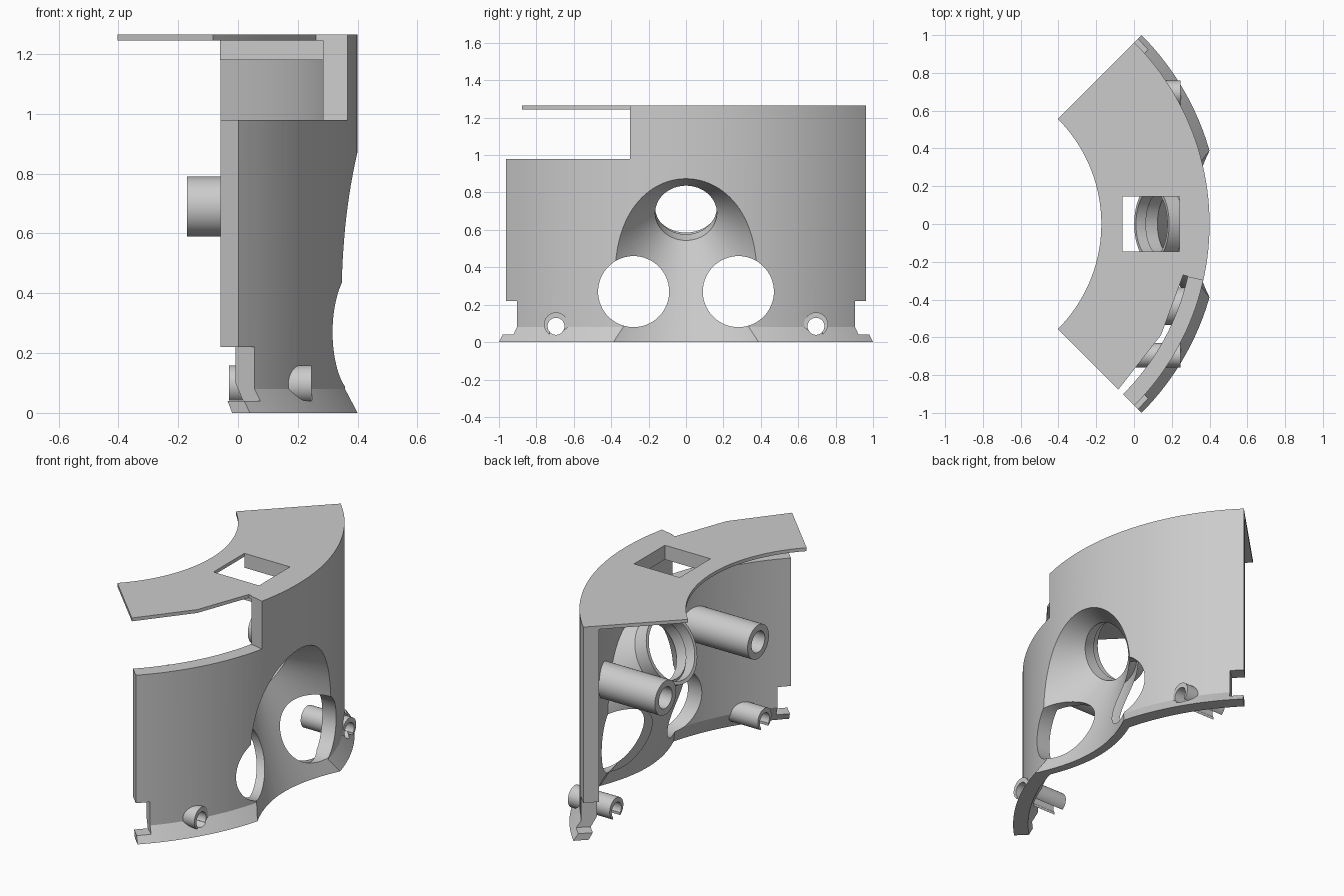
import bpy, bmesh, math
from mathutils import Vector, Matrix

scene_cube = bpy.data.objects.get("Cube")
if scene_cube:
    bpy.data.objects.remove(scene_cube, do_unlink=True)

grey = bpy.data.materials.new("light_grey")
grey.use_nodes = True
COLOUR = (0.6, 0.6, 0.6, 1)
grey.diffuse_color = COLOUR
grey.node_tree.nodes["Principled BSDF"].inputs["Base Color"].default_value = COLOUR

CENTRE = -0.96              # x of the vertical axis all arcs share
OUTER, INNER, TOP = 1.36, 1.275, 1.265
HALF = 45                   # half of the arc, degrees


def make(name, bm):
    bmesh.ops.remove_doubles(bm, verts=bm.verts, dist=1e-5)
    bmesh.ops.recalc_face_normals(bm, faces=bm.faces)
    mesh = bpy.data.meshes.new(name)
    bm.to_mesh(mesh)
    bm.free()
    mesh.materials.append(grey)
    obj = bpy.data.objects.new(name, mesh)
    bpy.context.collection.objects.link(obj)
    return obj


def sector(name, profile, a0, a1, segs=48):
    """Sweep a closed (radius, height) profile through an arc."""
    bm = bmesh.new()
    rings = []
    for i in range(segs + 1):
        a = math.radians(a0 + (a1 - a0) * i / segs)
        rings.append([bm.verts.new((CENTRE + r * math.cos(a), r * math.sin(a), z))
                      for r, z in profile])
    n = len(profile)
    for p, q in zip(rings, rings[1:]):
        for k in range(n):
            bm.faces.new((p[k], p[(k + 1) % n], q[(k + 1) % n], q[k]))
    bm.faces.new(rings[0])
    bm.faces.new(rings[-1])
    return make(name, bm)


def band(r0, r1, z0, z1):
    return [(r1, z1), (r1, z0), (r0, z0), (r0, z1)]


def tube(name, start, end, r0, segs=64):
    """Solid cylinder between two points."""
    start, end = Vector(start), Vector(end)
    direction = end - start
    bm = bmesh.new()
    turn = direction.to_track_quat('Z', 'Y').to_matrix().to_4x4()
    bmesh.ops.create_cone(bm, cap_ends=True, segments=segs, radius1=r0, radius2=r0,
                          depth=direction.length,
                          matrix=Matrix.Translation((start + end) / 2) @ turn)
    return make(name, bm)


def box(name, lo, hi):
    lo, hi = Vector(lo), Vector(hi)
    bm = bmesh.new()
    bmesh.ops.create_cube(bm, size=1, matrix=Matrix.Translation((lo + hi) / 2)
                          @ Matrix.Diagonal((*(hi - lo), 1)))
    return make(name, bm)


def combine(obj, other, operation='DIFFERENCE'):
    mod = obj.modifiers.new("bool", 'BOOLEAN')
    mod.operation, mod.object, mod.solver = operation, other, 'EXACT'
    graph = bpy.context.evaluated_depsgraph_get()
    mesh = bpy.data.meshes.new_from_object(obj.evaluated_get(graph))
    obj.modifiers.clear()
    obj.data = mesh
    bpy.data.objects.remove(other, do_unlink=True)


# Conical recess that flares outwards and down from a round collar
tilt, spread = math.radians(27.5), math.radians(44.3)
axis = Vector((math.cos(tilt), 0, -math.sin(tilt)))
ring_centre = Vector((0.2, 0, 0.69))
RING = 0.165
apex = ring_centre - axis * RING / math.tan(spread)


def cone(name, tip, length, segs=128):
    """Solid cone along the recess axis, built from its tip."""
    bm = bmesh.new()
    turn = axis.to_track_quat('Z', 'Y').to_matrix()
    radius = length * math.tan(spread)
    point = bm.verts.new(tip)
    rim = []
    for i in range(segs):
        a = math.tau * i / segs
        rim.append(bm.verts.new(tip + turn @ Vector(
            (radius * math.cos(a), radius * math.sin(a), length))))
    for i in range(segs):
        bm.faces.new((point, rim[i], rim[(i + 1) % segs]))
    bm.faces.new(rim)
    return make(name, bm)


def windows(obj):
    for side in (-1, 1):
        y = 0.28 * side
        combine(obj, tube("window", (-0.1, y, 0.27), (0.7, y, 0.27), 0.19))


# Curved wall with a flared foot, recess, windows, clip holes and notches
wall = sector("curved_wall", [(OUTER, TOP), (OUTER, 0.08), (1.414, 0), (1.33, 0),
                              (INNER, 0.1), (INNER, TOP)], -HALF, HALF)
combine(wall, cone("recess", apex, 1.5))
windows(wall)
for side in (-1, 1):
    y = 0.695 * side
    combine(wall, tube("clip_hole", (-0.2, y, 0.085), (0.5, y, 0.085), 0.046))
    combine(wall, sector("end_notch", band(1.1, 1.6, 0.04, 0.22), 41.7 * side, 47 * side, 4))
combine(wall, sector("top_notch", band(1.1, 1.6, 0.98, 1.4), -47, -12.7, 24))

# Recess lining, ending just inside the wall's outer surface
lining = cone("recess_lining", apex - axis * 0.05 / math.sin(spread), 1.4)
edge = OUTER - 0.004
combine(lining, sector("clip", [(edge, 1.2), (edge, 0.08), (1.41, 0.0), (0.5, 0.0), (0.5, 1.2)],
                       -40, 40, 44), 'INTERSECT')
combine(lining, cone("recess", apex, 1.5))
combine(lining, tube("bore", ring_centre - axis * 0.3, ring_centre + axis * 0.05, RING))
windows(lining)

# Stepped collar at the narrow end of the recess
collar = tube("recess_collar", ring_centre - axis * 0.12, ring_centre + axis * 0.02, 0.2)
combine(collar, cone("recess", apex, 1.5))
combine(collar, tube("bore", ring_centre - axis * 0.3, ring_centre + axis * 0.05, RING))
combine(collar, tube("step", ring_centre - axis * 0.3, ring_centre - axis * 0.05, 0.18))

# Top plate: full width on one side, narrow and faceted above the notch
plate = sector("top_plate", band(0.787, 1.3, 1.245, TOP), -12.5, HALF, 40)
combine(plate, box("slot", (-0.06, -0.145, 1.1), (0.24, 0.145, 1.4)))
bm = bmesh.new()
arc = [(0.787, -HALF + (HALF - 12.5) * i / 20) for i in range(21)]
outline = arc + [(1.25, -12.5), (1.25, -28), (1.24, -HALF)]
verts = [bm.verts.new((CENTRE + r * math.cos(math.radians(a)),
                       r * math.sin(math.radians(a)), 1.245)) for r, a in outline]
face = bm.faces.new(verts)
up = bmesh.ops.extrude_face_region(bm, geom=[face])["geom"]
bmesh.ops.translate(bm, vec=(0, 0, 0.02), verts=[v for v in up if isinstance(v, bmesh.types.BMVert)])
bm.faces.new([v for v in verts]) if not face.is_valid else None
wing = make("top_plate_wing", bm)

# Bracket under the plate, open towards the middle
bracket = box("slot_bracket", (-0.06, -0.19, 1.18), (0.33, 0.19, 1.25))
combine(bracket, box("slot", (-0.2, -0.145, 1.1), (0.24, 0.145, 1.4)))

parts = [wall, lining, collar, plate, wing, bracket]
for side, word in ((-1, "front"), (1, "back")):
    # Hollow mounting post
    y = 0.435 * side
    post = tube(word + "_post", (-0.17, y, 0.69), (0.27, y, 0.69), 0.1)
    combine(post, tube("bore", (-0.3, y, 0.69), (0.18, y, 0.69), 0.062))
    # Cable clip with a slot underneath
    y = 0.695 * side
    clip = tube(word + "_clip", (-0.03, y, 0.095), (0.245, y, 0.095), 0.064, 48)
    combine(clip, tube("bore", (-0.2, y, 0.085), (0.4, y, 0.085), 0.045, 48))
    combine(clip, box("slot", (-0.2, y - 0.035, 0), (0.4, y + 0.035, 0.08)))
    combine(clip, box("trim", (-0.2, y - 0.1, 0), (0.4, y + 0.1, 0.04)))
    parts += [post, clip]

# Smooth shading with sharp edges kept
bpy.ops.object.select_all(action='DESELECT')
for obj in parts:
    obj.select_set(True)
bpy.context.view_layer.objects.active = wall
bpy.ops.object.shade_smooth_by_angle(angle=math.radians(25))
